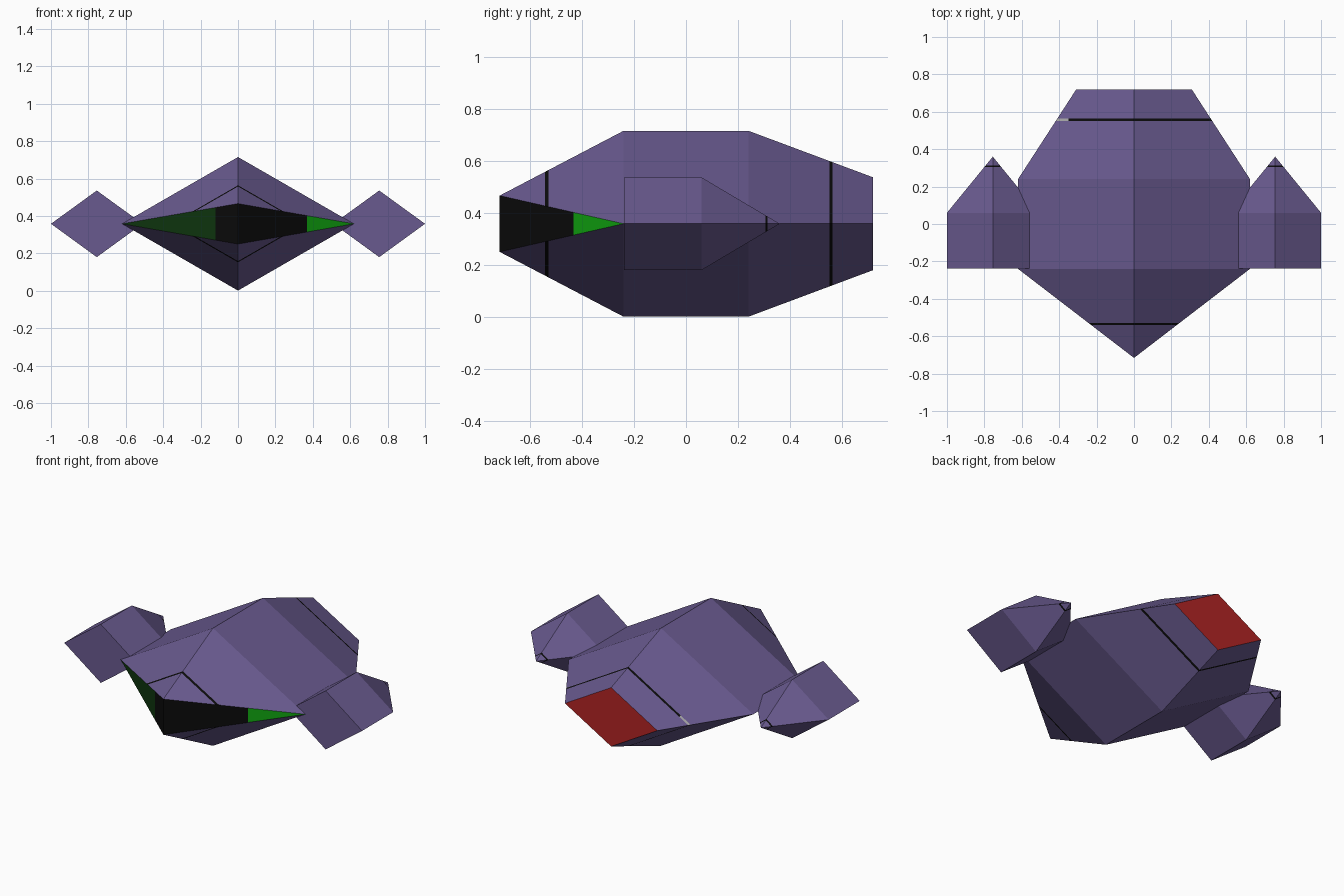
import bpy
import bmesh

cube = bpy.data.objects.get("Cube")
if cube:
    bpy.data.objects.remove(cube, do_unlink=True)


def srgb(*rgb):
    return tuple(((c / 255 + 0.055) / 1.055) ** 2.4 if c > 10 else c / 255 / 12.92
                 for c in rgb) + (1.0,)


def material(name, colour):
    m = bpy.data.materials.new(name)
    m.use_nodes = True
    m.diffuse_color = colour
    bsdf = next(n for n in m.node_tree.nodes if n.type == 'BSDF_PRINCIPLED')
    bsdf.inputs["Base Color"].default_value = colour
    return m


MATS = [material("hull purple", srgb(105, 90, 143)),
        material("glass black", srgb(11, 11, 11)),
        material("bright green", srgb(17, 168, 17)),
        material("dark green", srgb(15, 56, 15)),
        material("engine red", srgb(178, 36, 36)),
        material("pale grey", srgb(165, 165, 165))]
PURPLE, BLACK, GREEN, DARK_GREEN, RED, GREY = range(len(MATS))
MID = 0.358


def diamond(cx, y, half_w, half_h):
    """Four corners of a diamond cross-section."""
    return [(cx - half_w, y, MID), (cx + half_w, y, MID),
            (cx, y, MID - half_h), (cx, y, MID + half_h)]


def hull(points):
    """Closed convex shell with flat faces merged."""
    bm = bmesh.new()
    verts = [bm.verts.new(p) for p in points]
    bmesh.ops.convex_hull(bm, input=verts)
    bmesh.ops.dissolve_limit(bm, angle_limit=0.02, verts=bm.verts[:], edges=bm.edges[:])
    bmesh.ops.recalc_face_normals(bm, faces=bm.faces[:])
    bm.normal_update()
    return bm


def cut(bm, faces, co, normal):
    geom = set(faces)
    for f in faces:
        geom.update(f.edges)
        geom.update(f.verts)
    bmesh.ops.bisect_plane(bm, geom=list(geom), dist=1e-5, plane_co=co, plane_no=normal)
    bm.normal_update()


def is_skin(f):
    """Faces that are neither the upright window panes nor the end caps."""
    return abs(f.normal.z) > 0.1


def stripe(bm, y, half=0.006):
    """Narrow black seam around the skin at y."""
    for side in (-half, half):
        cut(bm, [f for f in bm.faces if is_skin(f)], (0, y + side, 0), (0, 1, 0))
    for f in bm.faces:
        if is_skin(f) and abs(f.calc_center_median().y - y) < half:
            f.material_index = BLACK


def finish(bm, name):
    mesh = bpy.data.meshes.new(name)
    bm.to_mesh(mesh)
    bm.free()
    for m in MATS:
        mesh.materials.append(m)
    ob = bpy.data.objects.new(name, mesh)
    bpy.context.collection.objects.link(ob)


# Main body: wedge nose, diamond middle, tapered tail
body = hull([(0, -0.716, 0.25), (0, -0.716, 0.466)]
            + diamond(0, -0.24, 0.62, 0.357) + diamond(0, 0.24, 0.62, 0.357)
            + diamond(0, 0.718, 0.31, 0.1785))

# Window panes beside the nose, with green outer ends
for x in (0.37, -0.12):
    panes = [f for f in body.faces if not is_skin(f) and f.normal.y < -0.1
             and f.calc_center_median().x * x > 0]
    cut(body, panes, (x, 0, 0), (1, 0, 0))
for f in body.faces:
    if not is_skin(f):
        x = f.calc_center_median().x
        if f.normal.y > 0.9:
            f.material_index = RED
        elif f.normal.y < -0.1:
            f.material_index = GREEN if x > 0.37 else DARK_GREEN if x < -0.12 else BLACK

# Seams around nose and tail, with one pale end on the upper tail
stripe(body, -0.535)
stripe(body, 0.557)
tail_seam = [f for f in body.faces if f.material_index == BLACK and f.normal.z > 0.1
             and f.normal.x < 0 and f.calc_center_median().y > 0.5]
cut(body, tail_seam, (-0.35, 0, 0), (1, 0, 0))
for f in body.faces:
    c = f.calc_center_median()
    if f.material_index == BLACK and f.normal.z > 0.1 and c.y > 0.5 and c.x < -0.35:
        f.material_index = GREY
finish(body, "body")

# Side pods: diamond prisms ending in a point
for name, s in (("left_pod", 1), ("right_pod", -1)):
    cx = s * 0.755
    pod = hull(diamond(cx, -0.238, 0.245, 0.178) + diamond(cx, 0.06, 0.245, 0.178)
               + [(cx, 0.36, MID)])
    stripe(pod, 0.31, 0.004)
    finish(pod, name)
